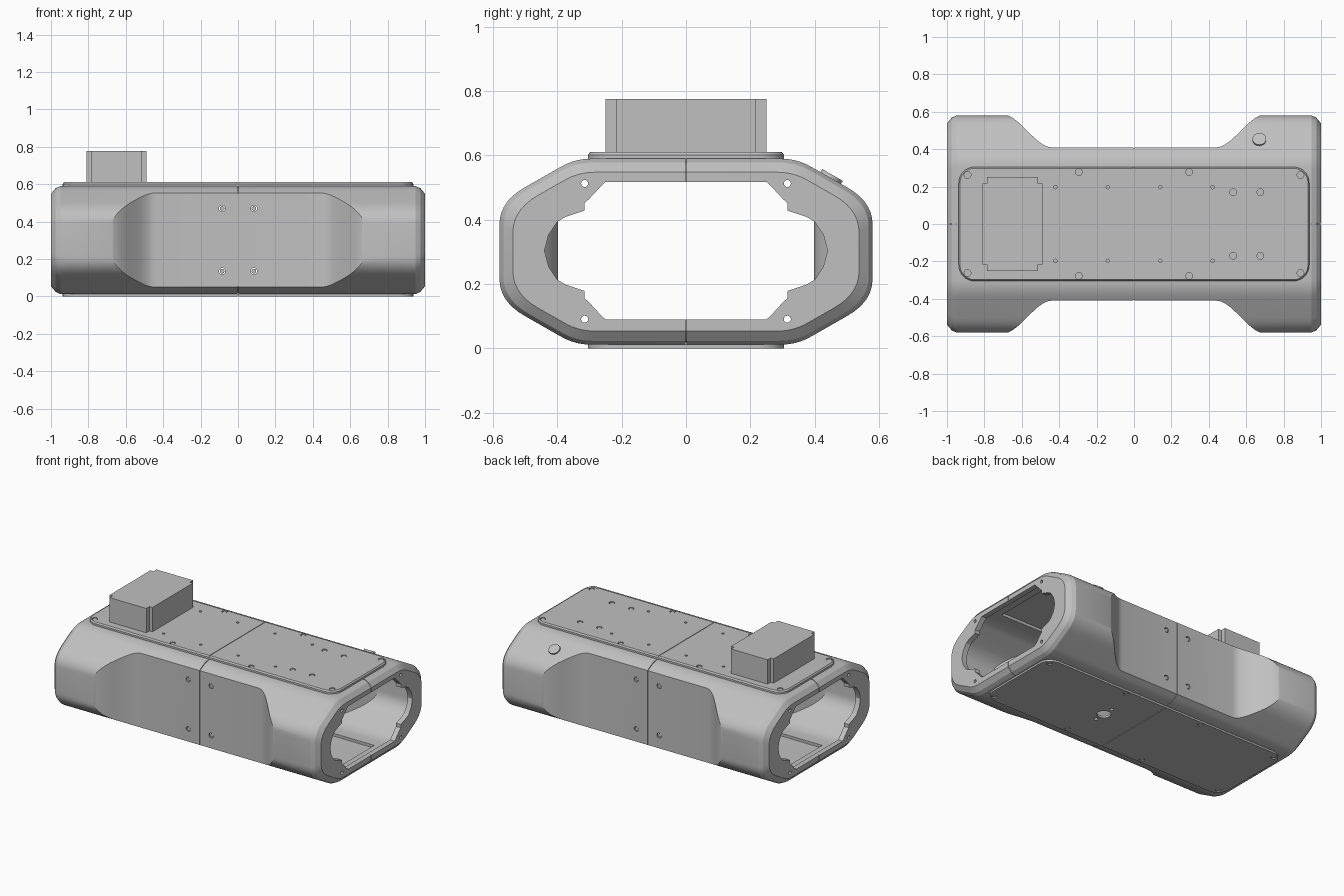
import bpy, bmesh, math
from mathutils import Matrix, Vector

if "Cube" in bpy.data.objects:
    bpy.data.objects.remove(bpy.data.objects["Cube"], do_unlink=True)

MID = 0.301                      # height of the body's centre line
SIGNS = (-1, 1)

grey = bpy.data.materials.new("plain grey")
grey.use_nodes = True
grey.diffuse_color = (0.53, 0.53, 0.53, 1)
grey.node_tree.nodes["Principled BSDF"].inputs["Base Color"].default_value = grey.diffuse_color


def make(name, bm):
    bmesh.ops.recalc_face_normals(bm, faces=bm.faces)
    mesh = bpy.data.meshes.new(name)
    bm.to_mesh(mesh)
    bm.free()
    mesh.materials.append(grey)
    obj = bpy.data.objects.new(name, mesh)
    bpy.context.collection.objects.link(obj)
    return obj


def loft(name, rings):
    """Closed solid through a list of equal-length rings."""
    bm = bmesh.new()
    loops = [[bm.verts.new(p) for p in ring] for ring in rings]
    for a, b in zip(loops, loops[1:]):
        for i in range(len(a)):
            j = (i + 1) % len(a)
            bm.faces.new((a[i], a[j], b[j], b[i]))
    bm.faces.new(loops[0])
    bm.faces.new(loops[-1])
    return make(name, bm)


def box(name, center, size):
    bm = bmesh.new()
    bmesh.ops.create_cube(bm, size=1, matrix=Matrix.Translation(center) @ Matrix.Diagonal((*size, 1)))
    return make(name, bm)


def cylinders(name, items, sides=20):
    """Cylinders centred on points: (center, axis, radius, length)."""
    bm = bmesh.new()
    for center, axis, radius, length in items:
        turn = Vector(axis).to_track_quat('Z', 'Y').to_matrix().to_4x4()
        bmesh.ops.create_cone(bm, cap_ends=True, segments=sides, radius1=radius, radius2=radius,
                              depth=length, matrix=Matrix.Translation(center) @ turn)
    return make(name, bm)


def cut(obj, cutter):
    mod = obj.modifiers.new("cut", 'BOOLEAN')
    mod.operation, mod.solver, mod.object = 'DIFFERENCE', 'EXACT', cutter
    bpy.context.view_layer.objects.active = obj
    bpy.ops.object.modifier_apply(modifier=mod.name)
    bpy.data.objects.remove(cutter, do_unlink=True)


def mirror_quarter(quarter):
    """Full loop from a quarter outline running from the side up to the top."""
    half = quarter + [(-y, z) for y, z in reversed(quarter) if y > 1e-6]
    return half + [(y, -z) for y, z in reversed(half) if abs(z) > 1e-6]


def bend(corner, start, end, steps=7):
    a, c, b = Vector(start), Vector(corner), Vector(end)
    return [tuple(a * (1 - t) ** 2 + c * 2 * t * (1 - t) + b * t * t)
            for t in (i / steps for i in range(steps + 1))]


def section(inset):
    """Rounded eight-sided cross-section, moved inward by inset."""
    top = Vector((0.345 - 0.268 * inset, 0.289 - inset))
    side = Vector((0.58 - inset, 0.155 - 0.577 * inset))
    slope = (top - side).normalized()
    quarter = bend(side, side - Vector((0, 0.07)), side + slope * 0.09)
    quarter += bend(top, top - slope * 0.05, top - Vector((0.05, 0)))
    return mirror_quarter(quarter)


def waisted_solid(name, stations, waist):
    """Loft along x with the narrow middle carved from front and back."""
    full = [(-x, d) for x, d in stations] + [(x, d) for x, d in reversed(stations)]
    solid = loft(name, [[(x, y, MID + z) for y, z in section(d)] for x, d in full])
    for s in SIGNS:
        outline = []
        for i in range(15):
            t = i / 14
            outline.append((0.44 + 0.26 * t, waist + 0.175 * t * t * (3 - 2 * t)))
        outline = [(-x, y) for x, y in reversed(outline)] + outline + [(0.7, 0.9), (-0.7, 0.9)]
        cut(solid, loft("waist_cutter", [[(x, s * y, z) for x, y in outline] for z in (-0.1, 0.8)]))
    return solid


# Body shell with hollow inside
body = waisted_solid("body_shell", [(1, 0.042), (0.975, 0.012), (0.95, 0)], 0.41)
cut(body, waisted_solid("cavity", [(0.965, 0.02)], 0.398))

# Notched openings and screw holes through both ends
notched = mirror_quarter([(0.44, 0), (0.427, 0.05), (0.40, 0.09), (0.375, 0.105), (0.315, 0.125),
                          (0.315, 0.148), (0.30, 0.162), (0.265, 0.2), (0.25, 0.214)])
for s in SIGNS:
    cut(body, loft("opening", [[(s * x, y, 0.304 + z) for y, z in notched] for x in (0.95, 1.1)]))
cut(body, cylinders("end_holes", [((sx, sy * 0.315, 0.302 + sz * 0.211), (1, 0, 0), 0.011, 0.2)
                                  for sx in SIGNS for sy in SIGNS for sz in SIGNS]))

# Access windows behind the cover plates
for s in SIGNS:
    cut(body, box("window", (s * 0.47, 0, MID), (0.78, 0.46, 1)))

# Seam grooves between the body quarters
for size in ((0.004, 1.4, 0.9), (2.2, 0.004, 0.9)):
    groove = box("groove", (0, 0, MID), size)
    cut(groove, waisted_solid("core", [(0.994, 0.042), (0.97, 0.016), (0.944, 0.006)], 0.404))
    cut(body, groove)

# Side screws
side_spots = [(sx * 0.085, sy, z) for sx in SIGNS for sy in SIGNS for z in (0.135, 0.47)]
cut(body, cylinders("side_recess", [((x, s * 0.41, z), (0, 1, 0), 0.017, 0.05) for x, s, z in side_spots]))
side_screws = cylinders("side_screws", [((x, s * 0.402, z), (0, 1, 0), 0.0125, 0.008) for x, s, z in side_spots])


def rounded_rect(hx, hy, r, z):
    points = []
    for quadrant, (sx, sy) in enumerate(((1, 1), (-1, 1), (-1, -1), (1, -1))):
        for i in range(9):
            a = (quadrant + i / 8) * math.pi / 2
            points.append((sx * (hx - r) + r * math.cos(a), sy * (hy - r) + r * math.sin(a), z))
    return points


# Cover plates with seams
top_plate = loft("top_plate", [rounded_rect(0.937, 0.305, 0.085, 0.588),
                               rounded_rect(0.937, 0.305, 0.085, 0.602),
                               rounded_rect(0.930, 0.298, 0.078, 0.611)])
bottom_plate = loft("bottom_plate", [rounded_rect(0.937, 0.305, 0.085, 0.0),
                                     rounded_rect(0.937, 0.305, 0.085, 0.0135)])
cut(top_plate, box("seam", (-0.004, 0, 0.611), (0.004, 0.7, 0.01)))
cut(bottom_plate, box("seam", (0, 0, 0), (0.004, 0.7, 0.008)))

# Plate screws and holes
UP = (0, 0, 1)
rim = [(sx * x, sy * y) for x, y in ((0.89, 0.262), (0.295, 0.278)) for sx in SIGNS for sy in SIGNS]
mounts = [(x, s * 0.17) for x in (0.53, 0.675) for s in SIGNS]
pins = [(x, s * 0.197) for x in (-0.42, -0.14, 0.14, 0.42) for s in SIGNS]
cut(top_plate, cylinders("top_recess", [((x, y, 0.611), UP, 0.018, 0.02) for x, y in rim + mounts]
                         + [((x, y, 0.611), UP, 0.009, 0.02) for x, y in pins]))
cut(bottom_plate, cylinders("bottom_recess", [((x, y, 0), UP, 0.018, 0.014) for x, y in rim]
                            + [((0.24, 0, 0), UP, 0.043, 0.1)]
                            + [((0.24, s * 0.075, 0), UP, 0.012, 0.1) for s in SIGNS]))
top_screws = cylinders("top_screws", [((x, y, 0.604), UP, 0.013, 0.008) for x, y in rim + mounts])
bottom_screws = cylinders("bottom_screws", [((x, y, 0.006), UP, 0.013, 0.006) for x, y in rim])

# Raised housing with notched corners
notch = [(0.16, 0), (0.16, 0.217), (0.137, 0.217), (0.137, 0.25)]
housing = loft("top_housing", [[(x - 0.65, y, z) for x, y in mirror_quarter(notch)] for z in (0.6, 0.776)])

# Round button on the sloped back shoulder
button = cylinders("button", [((0.67, 0.45, 0.53), (0, 0.5, 0.866), 0.037, 0.022)], 16)

# Smooth shading with sharp edges kept
bpy.ops.object.select_all(action='DESELECT')
for obj in (body, top_plate, bottom_plate, side_screws, top_screws, bottom_screws, button):
    obj.select_set(True)
bpy.context.view_layer.objects.active = body
bpy.ops.object.shade_smooth_by_angle(angle=math.radians(24))
